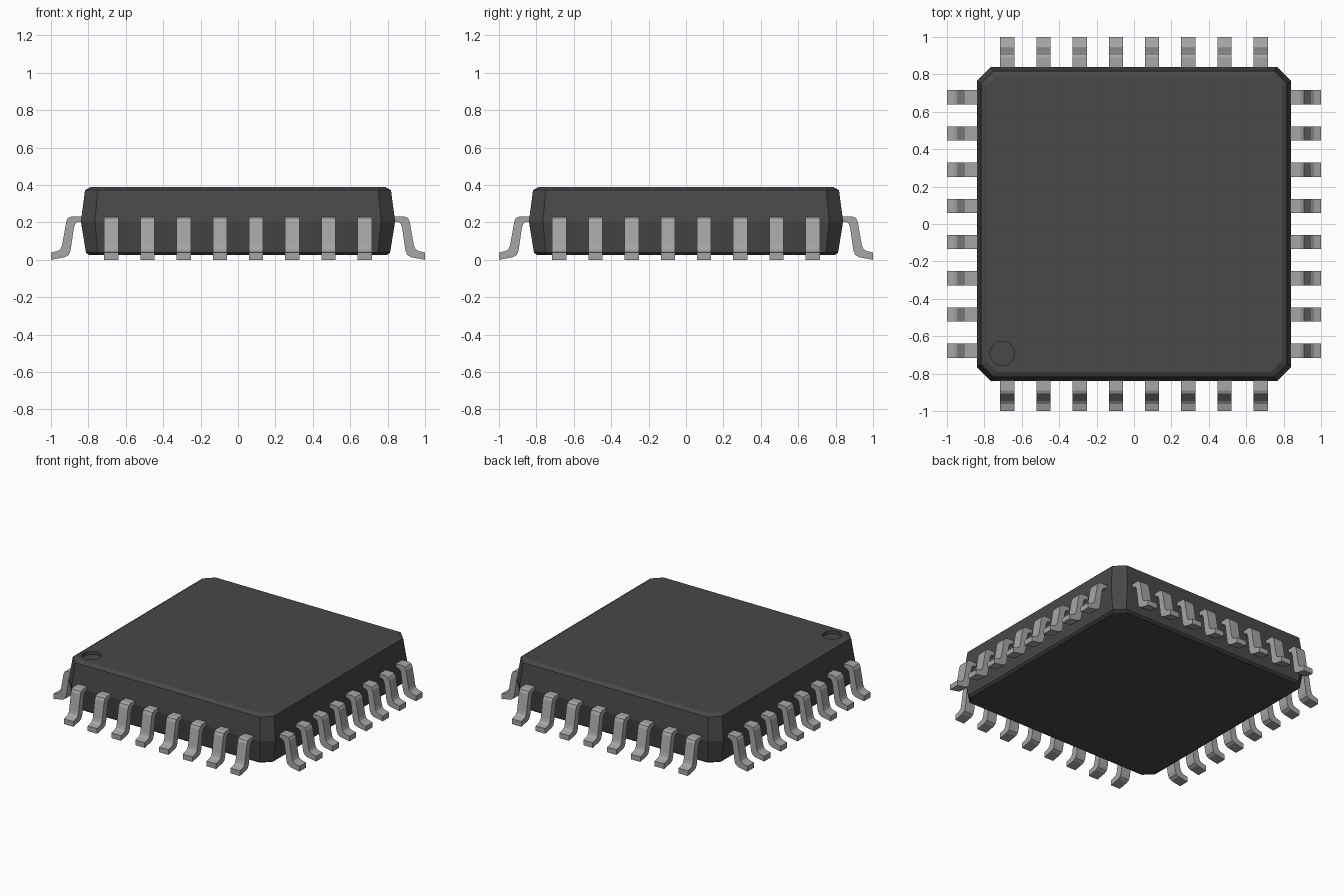
import bpy, bmesh, math
from mathutils import Matrix

if "Cube" in bpy.data.objects:
    bpy.data.objects.remove(bpy.data.objects["Cube"])


def material(name, value):
    m = bpy.data.materials.new(name)
    m.diffuse_color = (value, value, value, 1)
    m.use_nodes = True
    m.node_tree.nodes["Principled BSDF"].inputs["Base Color"].default_value = m.diffuse_color
    return m


BODY = material("dark plastic", 0.065)
METAL = material("grey metal", 0.38)


def make_object(name, bm, mat):
    bmesh.ops.recalc_face_normals(bm, faces=bm.faces)
    mesh = bpy.data.meshes.new(name)
    bm.to_mesh(mesh)
    bm.free()
    mesh.materials.append(mat)
    ob = bpy.data.objects.new(name, mesh)
    bpy.context.collection.objects.link(ob)
    return ob


# Package body: stacked square rings with clipped corners (height, half width, corner start)
RINGS = [(0.025, 0.795, 0.735), (0.038, 0.813, 0.748), (0.205, 0.84, 0.765),
         (0.372, 0.818, 0.75), (0.388, 0.79, 0.735)]
bm = bmesh.new()
loops = []
for z, h, c in RINGS:
    pts = []
    for q in range(4):
        rot = Matrix.Rotation(q * math.pi / 2, 4, 'Z')
        for x, y in ((h, -c), (h, c)):
            v = bm.verts.new((x, y, z))
            v.co = rot @ v.co
            pts.append(v)
    loops.append(pts)
for a, b in zip(loops, loops[1:]):
    for i in range(8):
        j = (i + 1) % 8
        bm.faces.new((a[i], a[j], b[j], b[i]))
bm.faces.new(loops[0])
bm.faces.new(loops[-1])
body = make_object("package_body", bm, BODY)

# Round corner dimple cut into the top
bm = bmesh.new()
bmesh.ops.create_cone(bm, cap_ends=True, segments=32, radius1=0.065, radius2=0.065,
                      depth=0.1, matrix=Matrix.Translation((-0.705, -0.692, 0.416)))
cutter = make_object("dimple_cutter", bm, BODY)
cutter.hide_render = True
cutter.hide_set(True)
cut = body.modifiers.new("dimple", 'BOOLEAN')
cut.operation = 'DIFFERENCE'
cut.solver = 'EXACT'
cut.object = cutter

# Gull-wing leads: side profile swept across the lead width
UPPER = [(0.82, 0.232), (0.89, 0.232), (0.908, 0.224), (0.918, 0.205),
         (0.94, 0.08), (0.947, 0.06), (0.962, 0.048), (1.0, 0.038)]
LOWER = [(1.0, 0.002), (0.925, 0.014), (0.905, 0.026), (0.895, 0.05),
         (0.877, 0.175), (0.869, 0.195), (0.855, 0.203), (0.82, 0.203)]
LOWER[0] = (1.0, 0.0)
PROFILE = UPPER + LOWER
WIDTH, PITCH = 0.076, 0.1935

for q, side in enumerate(("right", "back", "left", "front")):
    bm = bmesh.new()
    for k in range(8):
        y = (k - 3.5) * PITCH
        near = [bm.verts.new((x, y - WIDTH / 2, z)) for x, z in PROFILE]
        far = [bm.verts.new((x, y + WIDTH / 2, z)) for x, z in PROFILE]
        n, half = len(PROFILE), len(UPPER)
        for i in range(n):
            j = (i + 1) % n
            bm.faces.new((near[i], near[j], far[j], far[i]))
        for s in (near, far):
            for i in range(half - 1):
                bm.faces.new((s[i], s[i + 1], s[n - 2 - i], s[n - 1 - i]))
    bmesh.ops.rotate(bm, verts=bm.verts, cent=(0, 0, 0),
                     matrix=Matrix.Rotation(q * math.pi / 2, 3, 'Z'))
    make_object(side + "_leads", bm, METAL)
